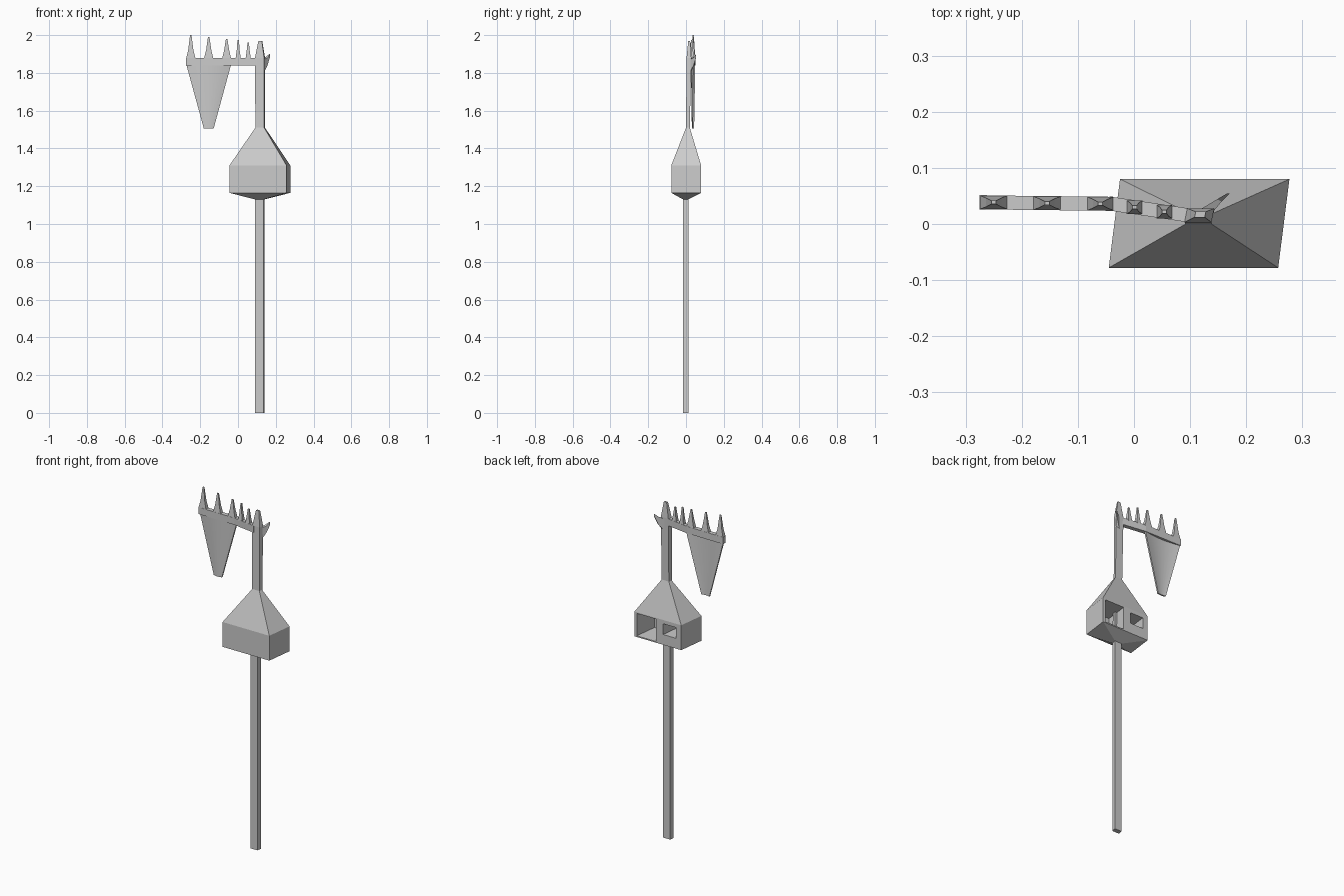
import bpy, bmesh, math

if "Cube" in bpy.data.objects:
    bpy.data.objects.remove(bpy.data.objects["Cube"])


def loft(name, rings, smooth=False):
    """Closed solid through rings of equal point count."""
    bm = bmesh.new()
    rows = [[bm.verts.new(p) for p in r] for r in rings]
    n = len(rows[0])
    for a, b in zip(rows, rows[1:]):
        for i in range(n):
            j = (i + 1) % n
            bm.faces.new((a[i], a[j], b[j], b[i]))
    bm.faces.new(rows[0][::-1])
    bm.faces.new(rows[-1])
    bmesh.ops.recalc_face_normals(bm, faces=bm.faces)
    me = bpy.data.meshes.new(name)
    bm.to_mesh(me)
    bm.free()
    ob = bpy.data.objects.new(name, me)
    bpy.context.collection.objects.link(ob)
    if smooth:
        bpy.ops.object.select_all(action='DESELECT')
        ob.select_set(True)
        bpy.context.view_layer.objects.active = ob
        bpy.ops.object.shade_smooth_by_angle(angle=math.radians(40))
    return ob


def quad(x0, x1, y0, y1, z, skew=0.0):
    """Horizontal ring; the back edge is shifted in x by skew."""
    return [(x0, y0, z), (x1, y0, z), (x1 + skew, y1, z), (x0 + skew, y1, z)]


# Leaning post with a pointed top
loft("post", [quad(0.09, 0.135, -0.015, 0.012, 0, 0.005),
              quad(0.09, 0.135, -0.015, 0.012, 1.15, 0.005),
              quad(0.092, 0.138, 0.0, 0.02, 1.51, 0.005),
              quad(0.09, 0.138, 0.003, 0.028, 1.88, 0.005),
              quad(0.108, 0.126, 0.012, 0.022, 1.97, 0.002)])

# Lantern house with hipped roof and tapered underside
house = loft("lantern_house", [quad(0.09, 0.135, -0.015, 0.012, 1.13, 0.005),
                               quad(-0.045, 0.257, -0.078, 0.08, 1.165, 0.02),
                               quad(-0.045, 0.257, -0.078, 0.08, 1.31, 0.02),
                               quad(0.092, 0.138, 0.0, 0.02, 1.51, 0.005)])

# Large opening and small window in the back of the house
for name, x0, x1, z0, z1 in (("opening_cutter", 0.12, 0.245, 1.172, 1.303),
                             ("window_cutter", -0.01, 0.075, 1.225, 1.288)):
    cut = loft(name, [quad(x0, x1, -0.06, 0.12, z, 0.022) for z in (z0, z1)])
    cut.hide_render = True
    mod = house.modifiers.new(name, 'BOOLEAN')
    mod.object = cut
    mod.operation = 'DIFFERENCE'
    bpy.context.view_layer.objects.active = house
    bpy.ops.object.modifier_apply(modifier=name)
    bpy.data.objects.remove(cut)

# Bent arm: x and centre y along its length
PATH = [(-0.275, 0.039), (-0.225, 0.038), (-0.04, 0.036),
        (0.02, 0.027), (0.10, 0.015)]


def arm_y(x):
    for (xa, ya), (xb, yb) in zip(PATH, PATH[1:]):
        if x <= xb:
            return ya + (yb - ya) * (x - xa) / (xb - xa)
    return PATH[-1][1]


W = 0.0125
loft("arm", [[(x, y - W, 1.84), (x, y + W, 1.84), (x, y + W, 1.88), (x, y - W, 1.88)]
             for x, y in PATH])

# Thorns along the arm
for i, (x, half, tip) in enumerate([(-0.25, 0.025, 2.0), (-0.155, 0.025, 1.99),
                                    (-0.06, 0.024, 1.98), (0.001, 0.014, 1.975),
                                    (0.054, 0.014, 1.96)]):
    y = arm_y(x)
    loft(f"thorn_{i}", [quad(x - h, x + h, y - w, y + w, z)
                        for h, w, z in ((half, W * .98, 1.875),
                                        (half * 0.55, 0.008, 1.92),
                                        (0.004, 0.003, tip))])

# Side thorn at the back of the post
loft("side_thorn", [[(0.118, 0.024, 1.80), (0.136, 0.018, 1.80),
                     (0.138, 0.018, 1.87), (0.118, 0.026, 1.87)],
                    [(0.148, 0.044, 1.84), (0.156, 0.04, 1.84),
                     (0.156, 0.04, 1.88), (0.148, 0.044, 1.885)],
                    [(0.165, 0.054, 1.885), (0.17, 0.054, 1.885),
                     (0.17, 0.054, 1.90), (0.165, 0.054, 1.90)]])

# Tapered hanging banner, gently curved across its width
def banner_ring(cx, hw, yc, bow, th, z, n=8):
    us = [-1 + 2 * i / n for i in range(n + 1)]
    front = [(cx + hw * u, yc - bow * (1 - u * u) - th / 2, z) for u in us]
    back = [(cx + hw * u, yc - bow * (1 - u * u) + th / 2, z) for u in us]
    return front + back[::-1]


loft("banner", [banner_ring(-0.155, 0.026, 0.039, 0.004, 0.008, 1.505),
                banner_ring(-0.155, 0.118, 0.044, 0.013, 0.010, 1.842)], smooth=True)
